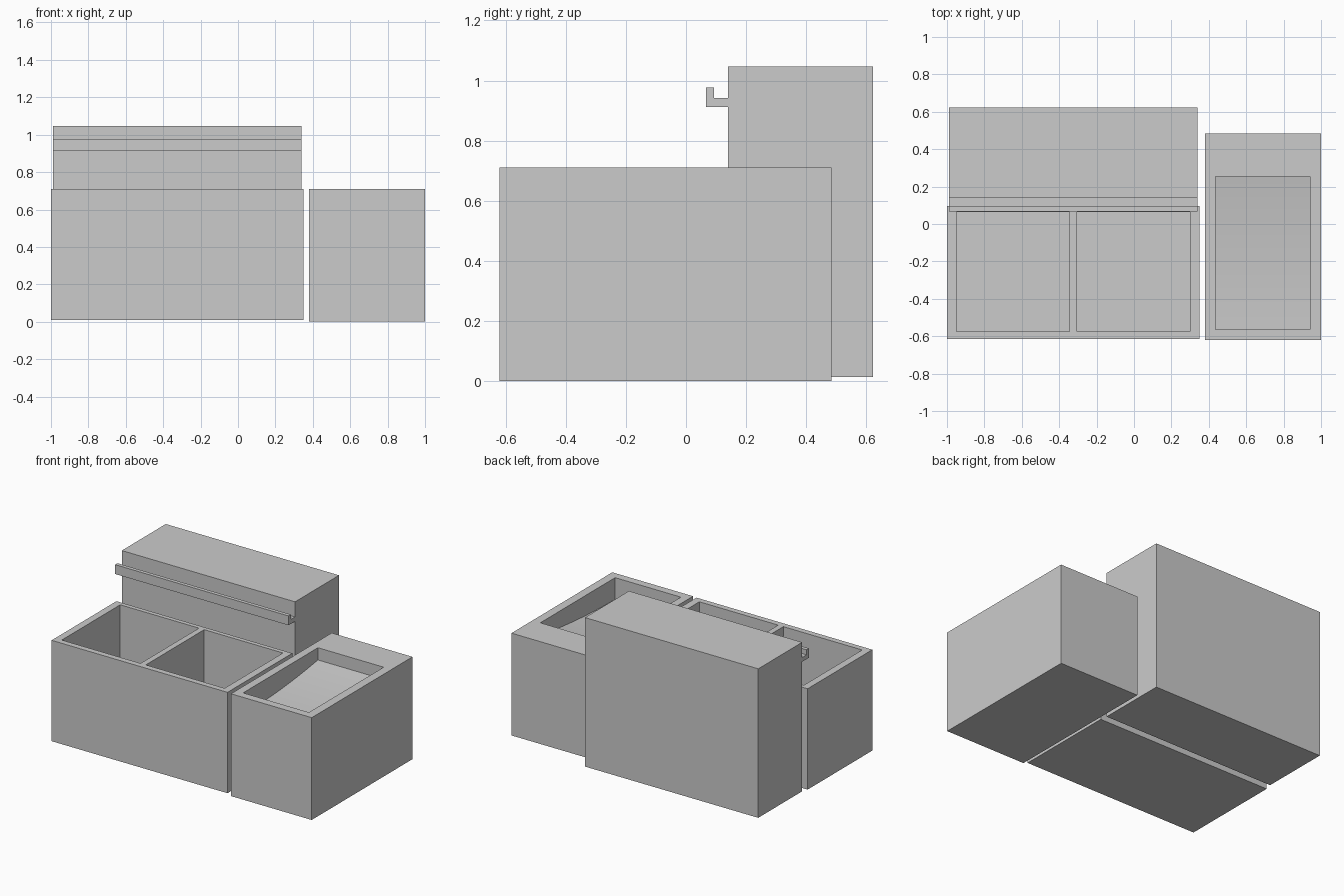
import bpy, bmesh

if "Cube" in bpy.data.objects:
    bpy.data.objects.remove(bpy.data.objects["Cube"])


def prism(name, profile, x0, x1):
    """Extrude a closed (y, z) profile from x0 to x1."""
    bm = bmesh.new()
    face = bm.faces.new([bm.verts.new((x0, y, z)) for y, z in profile])
    ext = bmesh.ops.extrude_face_region(bm, geom=[face])
    moved = [v for v in ext["geom"] if isinstance(v, bmesh.types.BMVert)]
    bmesh.ops.translate(bm, verts=moved, vec=(x1 - x0, 0, 0))
    bmesh.ops.recalc_face_normals(bm, faces=bm.faces)
    mesh = bpy.data.meshes.new(name)
    bm.to_mesh(mesh)
    bm.free()
    obj = bpy.data.objects.new(name, mesh)
    bpy.context.collection.objects.link(obj)
    return obj


def rect(y0, y1, z0, z1):
    return [(y0, z0), (y1, z0), (y1, z1), (y0, z1)]


def carve(obj, cutter):
    """Subtract the cutter from obj, then discard it."""
    bpy.context.view_layer.objects.active = obj
    mod = obj.modifiers.new("basin", "BOOLEAN")
    mod.operation = "DIFFERENCE"
    mod.solver = "EXACT"
    mod.object = cutter
    bpy.ops.object.modifier_apply(modifier=mod.name)
    bpy.data.objects.remove(cutter)


# Double tub with two deep basins
double_tub = prism("double_tub", rect(-0.615, 0.095, 0.01, 0.71), -1.0, 0.35)
for x0, x1 in ((-0.95, -0.345), (-0.305, 0.30)):
    carve(double_tub, prism("basin_cutter", rect(-0.575, 0.065, 0.05, 0.8), x0, x1))

# Single tub whose floor curves up towards the back
single_tub = prism("single_tub", rect(-0.62, 0.485, 0.0, 0.71), 0.38, 1.0)
y_front, y_back, z_front, z_back, steps = -0.565, 0.255, 0.56, 0.625, 16
floor = []
for i in range(steps + 1):
    t = i / steps
    floor.append((y_front + (y_back - y_front) * t,
                  z_front + (z_back - z_front) * t * t))
carve(single_tub, prism("basin_cutter", floor + [(y_back, 0.8), (y_front, 0.8)], 0.435, 0.94))
bpy.ops.object.select_all(action="DESELECT")
single_tub.select_set(True)
bpy.context.view_layer.objects.active = single_tub
bpy.ops.object.shade_smooth_by_angle()

# Tall block behind the double tub
prism("back_block", rect(0.14, 0.622, 0.013, 1.047), -0.99, 0.34)

# Hooked rail along the front of the back block
prism("hook_rail", [(0.14, 0.912), (0.067, 0.912), (0.067, 0.977),
                    (0.093, 0.977), (0.093, 0.942), (0.14, 0.942)], -0.99, 0.34)
